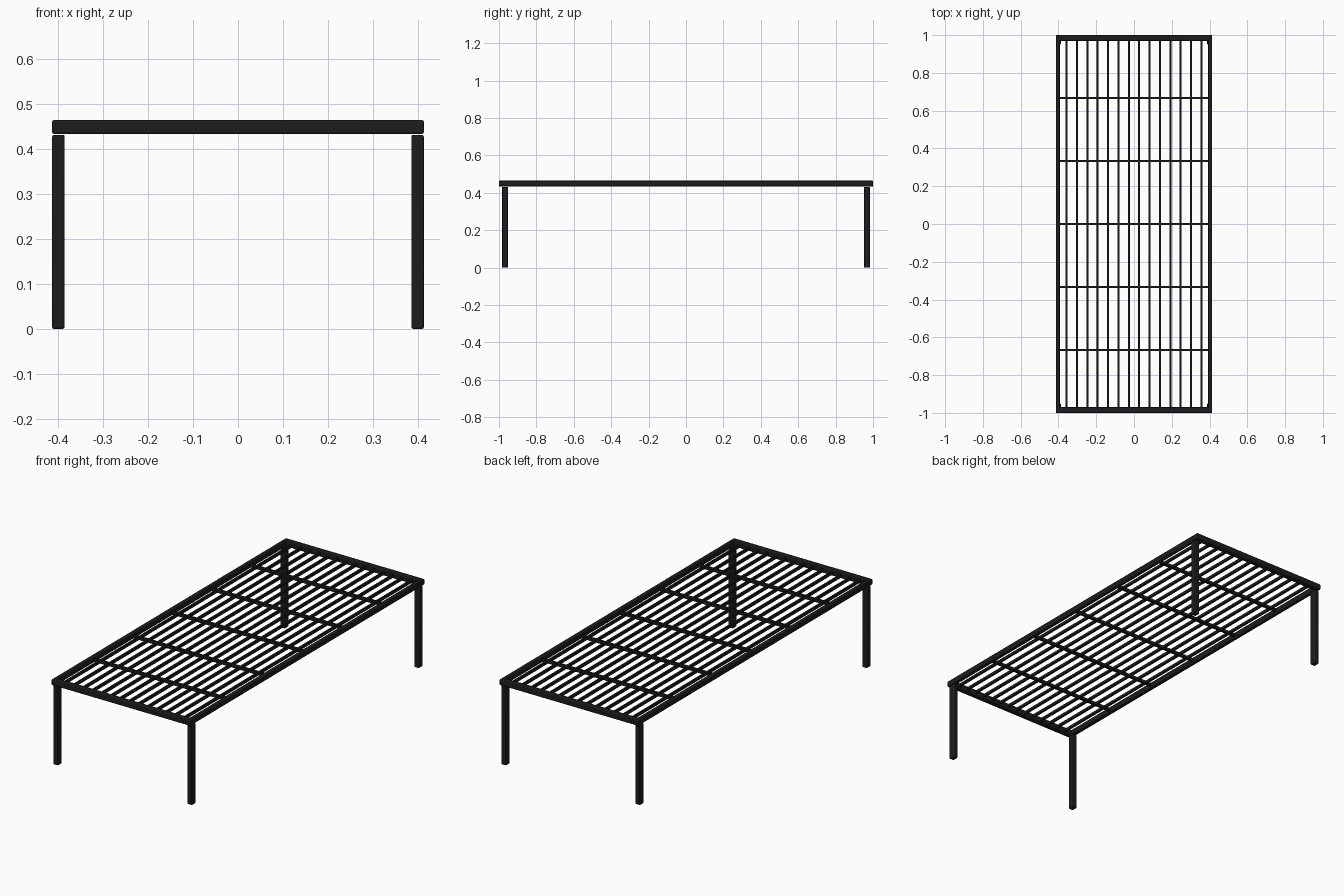
import bpy

if "Cube" in bpy.data.objects:
    bpy.data.objects.remove(bpy.data.objects["Cube"])

black = bpy.data.materials.new("black_steel")
black.diffuse_color = (0.012, 0.012, 0.012, 1)
black.use_nodes = True
black.node_tree.nodes["Principled BSDF"].inputs["Base Color"].default_value = black.diffuse_color


def bar(name, lo, hi, bevel=0.0, segments=2):
    """Box between two corners, with optionally rounded edges."""
    bpy.ops.mesh.primitive_cube_add(size=1, location=[(a + b) / 2 for a, b in zip(lo, hi)])
    ob = bpy.context.object
    ob.name = name
    ob.scale = [b - a for a, b in zip(lo, hi)]
    bpy.ops.object.transform_apply(location=False, rotation=False, scale=True)
    ob.data.materials.append(black)
    if bevel:
        mod = ob.modifiers.new("rounded_edges", "BEVEL")
        mod.width = bevel
        mod.segments = segments
        bpy.ops.object.shade_smooth_by_angle()
    return ob


X, Y = 0.414, 1.0             # half width and half length
Z0, Z1 = 0.434, 0.465         # frame bottom and top
SIDE, END = 0.021, 0.030      # rail widths

for sx, side in ((-1, "left"), (1, "right")):
    # Side rails
    xs = sorted((sx * X, sx * (X - SIDE)))
    bar(side + "_rail", (xs[0], -Y, Z0), (xs[1], Y, Z1), 0.004)
    # Corner legs
    xl = sorted((sx * 0.414, sx * 0.386))
    for sy, end in ((-1, "front"), (1, "back")):
        yl = sorted((sy * 0.984, sy * 0.951))
        bar(f"{end}_{side}_leg", (xl[0], yl[0], 0), (xl[1], yl[1], Z0 - 0.002), 0.004)

# End rails
for sy, end in ((-1, "front"), (1, "back")):
    ys = sorted((sy * Y, sy * (Y - END)))
    bar(end + "_rail", (-X, ys[0], Z0), (X, ys[1], Z1), 0.004)

# Lengthwise slats
for i in range(14):
    x = (i - 6.5) * 0.0549
    bar(f"slat_{i + 1}", (x - 0.0055, -0.975, 0.442), (x + 0.0055, 0.975, 0.458), 0.001, 1)

# Cross bars
for i in range(5):
    y = (i - 2) / 3
    bar(f"cross_bar_{i + 1}", (-0.4, y - 0.006, 0.441), (0.4, y + 0.006, 0.459), 0.001, 1)
